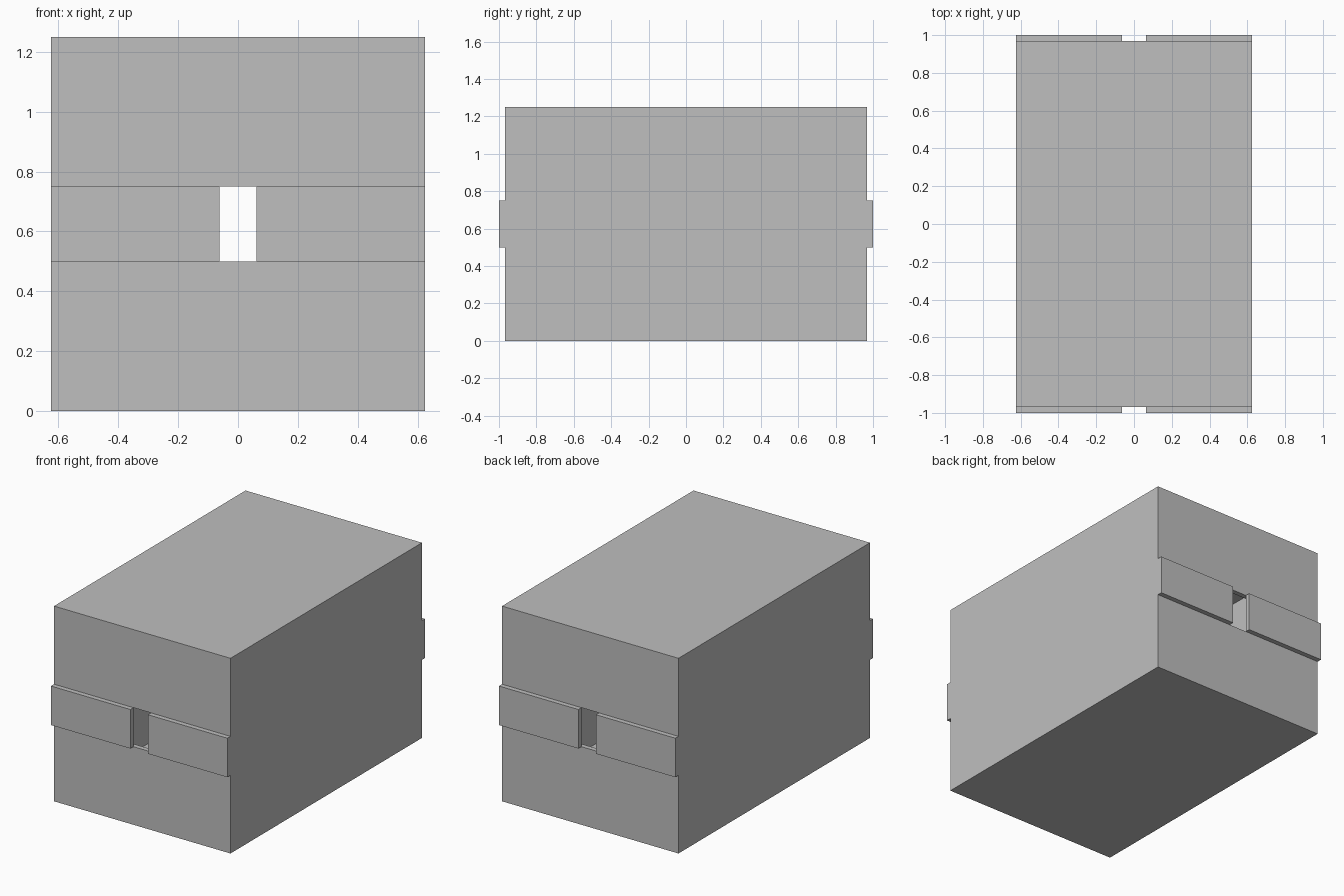
import bpy

# Remove only the default cube
default = bpy.data.objects.get("Cube")
if default:
    bpy.data.objects.remove(default, do_unlink=True)

grey = bpy.data.materials.new("light_grey")
grey.use_nodes = True
colour = (0.52, 0.52, 0.52, 1)
grey.diffuse_color = colour
grey.node_tree.nodes["Principled BSDF"].inputs["Base Color"].default_value = colour

W, H = 0.625, 1.25           # half width, height
D, T = 0.96875, 0.03125      # half depth of the body, panel thickness
LOW, HIGH, GAP = 0.5, 0.75, 0.0625


def panel(name, x, y, z):
    """Axis-aligned panel from (min, max) ranges."""
    ranges = (x, y, z)
    bpy.ops.mesh.primitive_cube_add(
        size=1, location=[(a + b) / 2 for a, b in ranges])
    obj = bpy.context.object
    obj.name = name
    obj.scale = [b - a for a, b in ranges]
    bpy.ops.object.transform_apply(location=False, rotation=False, scale=True)
    obj.data.materials.append(grey)


# Floor, roof and long side walls of the hollow box
panel("floor", (-W, W), (-D, D), (0, T))
panel("roof", (-W, W), (-D, D), (H - T, H))
for side, s in (("left", 1), ("right", -1)):
    panel(side + "_wall", sorted((s * W, s * (W - T))), (-D, D), (T, H - T))

# End walls: lower and upper panels, with a raised band split by a slot
for end, e in (("front", -1), ("back", 1)):
    inner = sorted((e * D, e * (D - T)))
    outer = sorted((e * D, e * (D + T)))
    panel(end + "_lower_panel", (T - W, W - T), inner, (T, LOW))
    panel(end + "_upper_panel", (T - W, W - T), inner, (HIGH, H - T))
    for side, s in (("left", 1), ("right", -1)):
        panel(f"{end}_{side}_band", sorted((s * GAP, s * W)), outer, (LOW, HIGH))
